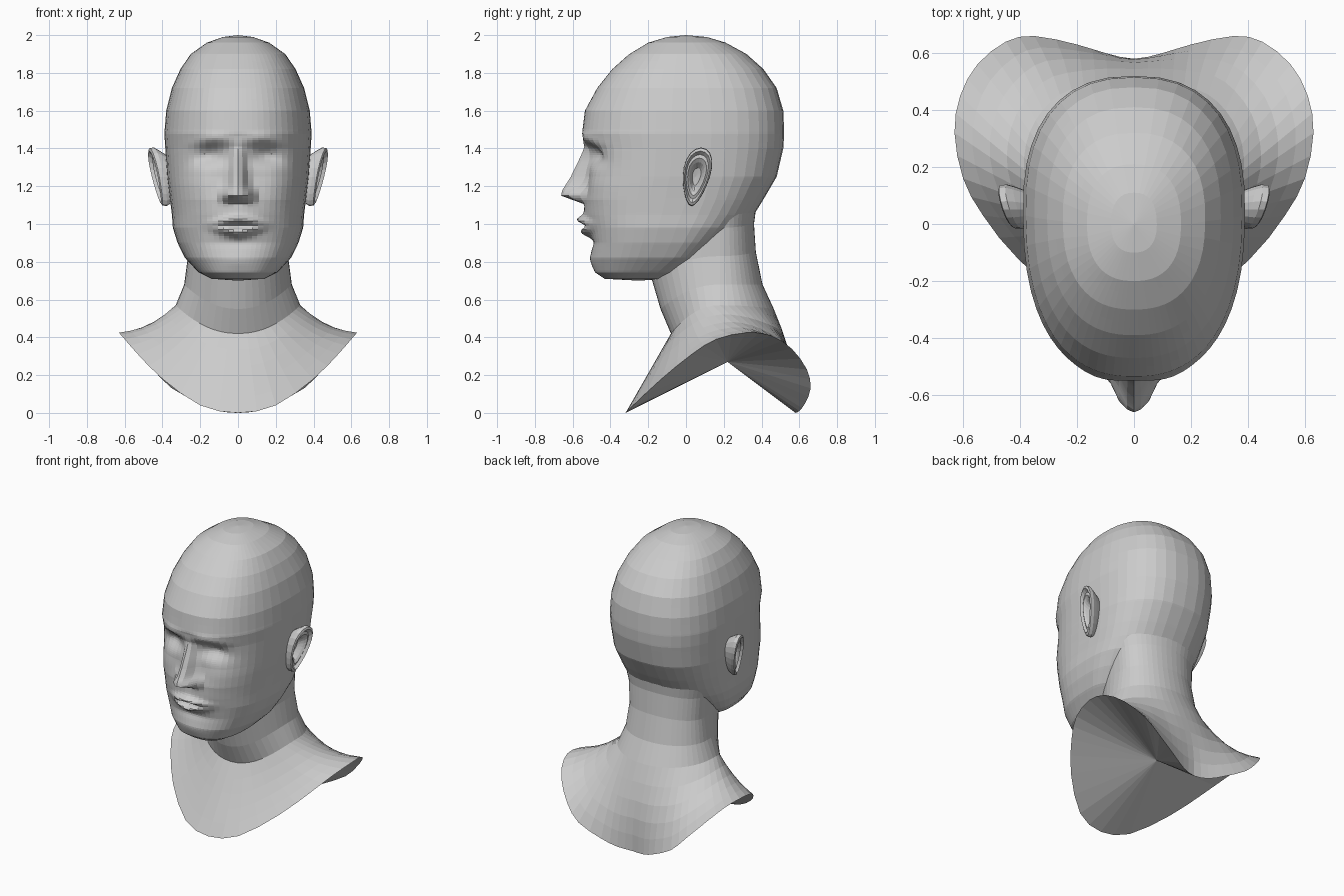
import bpy, bmesh
from math import sin, cos, pi, exp
from mathutils import Vector

cube = bpy.data.objects.get("Cube")
if cube:
    bpy.data.objects.remove(cube, do_unlink=True)

clay = bpy.data.materials.new("pale_grey_clay")
clay.use_nodes = True
clay.diffuse_color = (0.6, 0.6, 0.6, 1)
clay.node_tree.nodes["Principled BSDF"].inputs["Base Color"].default_value = clay.diffuse_color


def finish(bm, name):
    bmesh.ops.recalc_face_normals(bm, faces=bm.faces)
    mesh = bpy.data.meshes.new(name)
    bm.to_mesh(mesh)
    bm.free()
    mesh.materials.append(clay)
    obj = bpy.data.objects.new(name, mesh)
    bpy.context.collection.objects.link(obj)


def loft(name, rings, start_tip=None, end_tip=None):
    """Skin closed rings of points and close the ends with fans."""
    bm = bmesh.new()
    loops = [[bm.verts.new(p) for p in ring] for ring in rings]
    n = len(loops[0])
    for a, b in zip(loops, loops[1:]):
        for i in range(n):
            j = (i + 1) % n
            bm.faces.new((a[i], a[j], b[j], b[i]))
    for loop, tip in ((loops[0], start_tip), (loops[-1], end_tip)):
        if tip:
            centre = bm.verts.new(tip)
            for i in range(n):
                bm.faces.new((loop[i], loop[(i + 1) % n], centre))
    finish(bm, name)


def flip(p):
    return Vector((-p.x, p.y, p.z))


def mirrored(half):
    """Turn a front-to-back half outline into a closed ring."""
    return half + [flip(p) for p in half[-2:0:-1]]


def rounded(half):
    """Add a smooth midpoint between neighbouring outline points."""
    padded = [flip(half[1])] + half + [flip(half[-2])]
    points = []
    for a, b, c, d in zip(padded, padded[1:], padded[2:], padded[3:]):
        points += [b, (9 * (b + c) - a - d) / 16]
    return points + [half[-1]]


def lerp(a, b, t):
    return a + (b - a) * t


def bump(v, centre, size, power=2):
    return exp(-abs((v - centre) / size) ** power)


def ramp(v, a, b):
    return min(max((v - a) / (b - a), 0), 1)


def oval(angle, front, back, width, mid, power):
    s, c = max(sin(angle), 0), cos(angle)
    reach = front - mid if c > 0 else back - mid
    return width * s ** power, mid + reach * abs(c) ** power


# Head sections: height, front, back, half width, depth of widest point
SECTIONS = [
    (.71, -.43, -.10, .14, -.25), (.745, -.48, 0, .21, -.18),
    (.82, -.5, .1, .28, -.1), (.9, -.495, .2, .32, -.06),
    (.98, -.505, .3, .345, -.03), (1.05, -.52, .36, .35, 0),
    (1.13, -.53, .41, .36, .03), (1.25, -.515, .48, .375, .05),
    (1.4, -.52, .515, .385, .05), (1.48, -.55, .52, .39, .05),
    (1.6, -.535, .515, .38, .05), (1.72, -.47, .48, .35, .04),
    (1.82, -.39, .41, .305, .03), (1.9, -.3, .32, .25, .02),
    (1.96, -.2, .21, .165, 0), (1.99, -.1, .11, .08, 0),
]


def section(z):
    for low, high in zip(SECTIONS, SECTIONS[1:]):
        if z <= high[0]:
            t = ramp(z, low[0], high[0])
            return [lerp(a, b, t) for a, b in zip(low[1:], high[1:])]
    return SECTIONS[-1][1:]


def relief(x, z):
    """Forward push of the facial features."""
    slope = ramp(z, 1.41, 1.18)
    under = ramp(z, 1.105, 1.15)
    nose = lerp(.015, .13, slope) * under * bump(x, 0, lerp(.03, .05, slope), 2.5) * ramp(z, 1.47, 1.4)
    wings = .055 * bump(x, .06, .028) * bump(z, 1.155, .035)
    arch = z + 1.5 * (x - .12) ** 2
    socket = -.05 * bump(x, .15, .08) * bump(arch, 1.365, .05)
    brow = .015 * bump(x, .13, .1) * bump(arch, 1.45, .03)
    cheek = .012 * bump(x, .22, .09) * bump(z, 1.22, .1)
    smile = bump(x, 0, .12, 3)
    lips = .045 * bump(z, 1.022 - x * .12, .022) + .048 * bump(z, .955 + x * .2, .024)
    seam = -.015 * bump(z, .99, .012)
    muzzle = .02 * bump(x, 0, .15) * bump(z, 1.04, .08)
    chin = .01 * bump(x, 0, .1) * bump(z, .8, .05) - .008 * bump(x, 0, .12) * bump(z, .9, .025)
    return nose + wings + socket + brow + cheek + smile * (lips + seam) + muzzle + chin


# Head: close rings over the face, wide facets over the skull
steps, split = 26, 70
heights = [lerp(.71, 1.5, i / split) for i in range(split + 1)]
heights += [1.55, 1.6, 1.66, 1.72, 1.77, 1.82, 1.86, 1.9, 1.935, 1.96, 1.99]
head = []
for z in heights:
    half = []
    boxy = lerp(.75, .83, ramp(z, 1.2, 1.5))
    for i in range(steps + 1):
        angle = pi * (i / steps) ** 1.45
        x, y = oval(angle, *section(z), boxy if cos(angle) > 0 else .83)
        if cos(angle) > 0:
            y -= relief(x, z) * ramp(cos(angle), 0, .35)
        half.append(Vector((x, y, z)))
    head.append(mirrored(half))
loft("head", head, (0, -.25, .7), (0, 0, 2))

# Neck sections: front, side and back heights, then front, back, half width
NECK = [(1, 1.12, 1.15, -.15, .38, .31), (.85, .98, 1, -.17, .36, .275),
        (.72, .83, .85, -.185, .37, .265), (.55, .68, .68, -.135, .405, .285),
        (.42, .57, .55, -.08, .465, .33)]
# Half rim of the draped base, front to back
RIM = rounded([Vector(p) for p in (
    (0, -.32, 0), (.2, -.28, .04), (.4, -.13, .18), (.53, .03, .31),
    (.6, .16, .39), (.63, .32, .425), (.61, .45, .41), (.55, .56, .34),
    (.45, .64, .23), (.35, .66, .13), (.2, .63, .05), (.1, .6, .01), (0, .58, 0))])
angles = [pi * i / (len(RIM) - 1) for i in range(len(RIM))]
bust = []
for front_z, side_z, back_z, front, back, width in NECK:
    half = []
    for angle in angles:
        x, y = oval(angle, front, back, width, .18, .95)
        end = front_z if cos(angle) > 0 else back_z
        half.append(Vector((x, y, lerp(side_z, end, cos(angle) ** 2))))
    bust.append(mirrored(half))
base = half
for t in (.2, .4, .6, .8, 1):
    half = [p.lerp(q, t) for p, q in zip(base, RIM)]
    for angle, p in zip(angles, half):
        p.z -= .03 * sin(pi * t) * sin(angle)
        p.y += .035 * sin(pi * t) * max(-cos(angle), 0)
    bust.append(mirrored(half))
loft("neck_and_shoulders", bust, None, (0, .22, .27))


# Eyes: a ball inside an open lid shell
def eye(side, name, radius, lid):
    bm = bmesh.new()
    bmesh.ops.create_uvsphere(bm, u_segments=32, v_segments=24, radius=radius)
    if lid:
        slit = []
        for f in bm.faces:
            c = f.calc_center_median()
            if c.y > 0 or abs(c.z) < .026 - 6 * c.x ** 2:
                slit.append(f)
        bmesh.ops.delete(bm, geom=slit, context="FACES")
    bmesh.ops.translate(bm, vec=(side * .16, -.375, 1.352), verts=bm.verts)
    finish(bm, name)


# Ears: egg outlines running from the skull over the rim into the hollow
def ear(side, name):
    rings = []
    for scale, out in ((.65, -.07), (.9, -.02), (1, .005), (.98, .028), (.88, .034),
                       (.76, .015), (.64, .02), (.5, .008), (.3, -.025)):
        ring = []
        for i in range(20):
            a = 2 * pi * i / 20
            v = sin(a)
            y = .055 + scale * (.072 * cos(a) * (1 + .3 * v) + .025 * v)
            z = 1.25 + scale * .155 * v
            x = .405 + .25 * (y - .05) + .18 * (z - 1.25) + out
            ring.append(Vector((side * x, y, z)))
        rings.append(ring)
    loft(name, rings, None, (side * .375, .05, 1.25))


for side, word in ((1, "left"), (-1, "right")):
    eye(side, word + "_eyeball", .069, False)
    eye(side, word + "_eyelids", .075, True)
    ear(side, word + "_ear")
